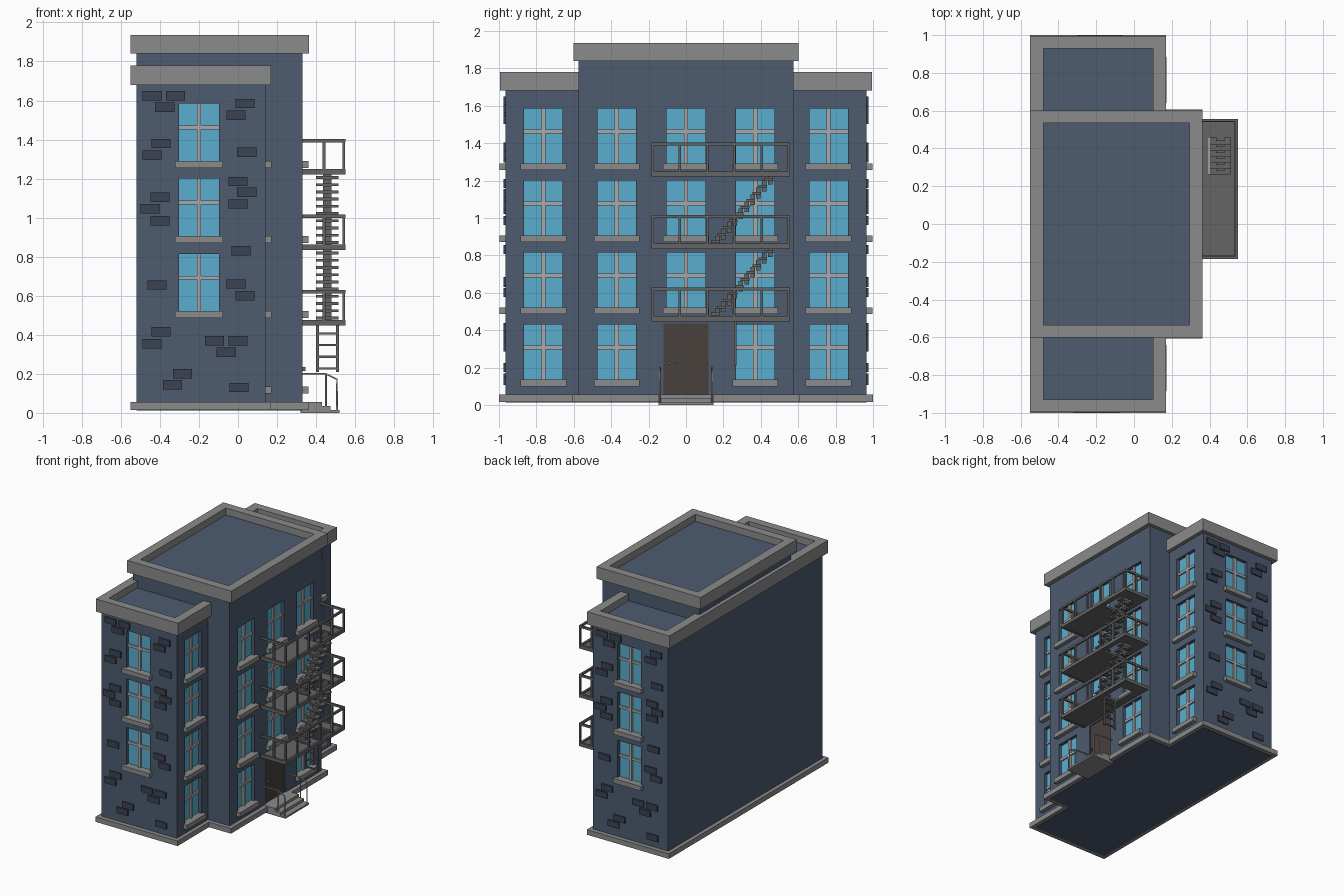
import bpy, bmesh
from mathutils import Matrix, Vector

if "Cube" in bpy.data.objects:
    bpy.data.objects.remove(bpy.data.objects["Cube"])


def material(name, rgb):
    m = bpy.data.materials.new(name)
    m.diffuse_color = (*rgb, 1)
    m.use_nodes = True
    m.node_tree.nodes["Principled BSDF"].inputs["Base Color"].default_value = m.diffuse_color
    return m


WALL = material("wall_blue", (0.075, 0.105, 0.16))
BRICK = material("brick_dark", (0.045, 0.055, 0.085))
GLASS = material("glass_blue", (0.1, 0.42, 0.62))
DOOR = material("door_brown", (0.065, 0.052, 0.047))
TRIM = material("trim_grey", (0.26, 0.26, 0.26))
BAR = material("muntin_grey", (0.4, 0.4, 0.4))
METAL = material("metal_grey", (0.13, 0.13, 0.13))


def boxes(name, items, mat=None):
    """One object made of boxes given as x0, x1, y0, y1, z0, z1."""
    bm = bmesh.new()
    for x0, x1, y0, y1, z0, z1 in items:
        size = Matrix.Diagonal((abs(x1 - x0), abs(y1 - y0), abs(z1 - z0), 1))
        mid = Vector((x0 + x1, y0 + y1, z0 + z1)) / 2
        bmesh.ops.create_cube(bm, size=1, matrix=Matrix.Translation(mid) @ size)
    me = bpy.data.meshes.new(name)
    bm.to_mesh(me)
    bm.free()
    ob = bpy.data.objects.new(name, me)
    bpy.context.collection.objects.link(ob)
    if mat:
        me.materials.append(mat)
    return ob


# Wall frames: u along the wall, d outward, z up
def facade(x):
    return lambda u0, u1, d0, d1, z0, z1: (x + d0, x + d1, u0, u1, z0, z1)


def end_wall(s):
    # the far end is the near end turned half a circle about x = -0.19
    def f(u0, u1, d0, d1, z0, z1):
        if s > 0:
            u0, u1 = -0.38 - u1, -0.38 - u0
        return (u0, u1, s * (0.965 + d0), s * (0.965 + d1), z0, z1)
    return f


wing, main = facade(0.14), facade(0.33)
ends = [end_wall(-1), end_wall(1)]
ROWS = [0.13, 0.515, 0.90, 1.285]

# Window positions
spots = []
for row, z in enumerate(ROWS):
    spots += [(wing, -0.762, z), (main, -0.37, z), (main, 0.37, z), (wing, 0.762, z)]
    if row:
        spots += [(main, 0, z)] + [(e, -0.2, z) for e in ends]

holes, panes, muntins, sills = [], [], [], []
for f, u, z in spots:
    top = z + 0.3
    holes.append(f(u - 0.103, u + 0.103, -0.03, 0.05, z, top))
    panes.append(f(u - 0.104, u + 0.104, -0.04, -0.026, z, top))
    muntins.append(f(u - 0.011, u + 0.011, -0.027, -0.012, z, top))
    muntins.append(f(u - 0.103, u + 0.103, -0.027, -0.014, z + 0.167, z + 0.187))
    sills.append(f(u - 0.122, u + 0.122, -0.028, 0.032, z - 0.03, z + 0.006))
holes.append(main(-0.12, 0.12, -0.02, 0.05, 0.055, 0.435))

cutter = boxes("opening_cutter", holes)
cutter.hide_render = True
cutter.hide_viewport = True
boxes("window_glass", panes, GLASS)
boxes("window_muntins", muntins, BAR)
boxes("window_sills", sills, TRIM)

# Building blocks with openings cut out
for name, b in (("main_block", (-0.52, 0.33, -0.575, 0.575, 0.012, 1.88)),
                ("front_wing", (-0.52, 0.14, -0.965, -0.575, 0.012, 1.725)),
                ("back_wing", (-0.52, 0.14, 0.575, 0.965, 0.012, 1.725))):
    cut = boxes(name, [b], WALL).modifiers.new("openings", 'BOOLEAN')
    cut.operation = 'DIFFERENCE'
    cut.solver = 'EXACT'
    cut.object = cutter

# Main roof cornice
boxes("main_cornice", [(-0.55, 0.363, s * 0.535, s * 0.602, 1.84, 1.935) for s in (-1, 1)] +
      [(a, b, -0.535, 0.535, 1.84, 1.935) for a, b in ((-0.55, -0.48), (0.293, 0.363))], TRIM)

# Wing cornices, joined by a band along the back
low = [(-0.55, -0.48, -0.93, 0.93, 1.68, 1.78)]
for s in (-1, 1):
    low += [(-0.55, 0.17, s * 0.93, s * 0.995, 1.68, 1.78),
            (0.10, 0.17, s * 0.57, s * 0.93, 1.68, 1.78)]
boxes("wing_cornice", low, TRIM)

# Plinth around the foot
boxes("plinth", [(-0.55, 0.363, -0.607, 0.607, 0.015, 0.055)] +
      [(-0.55, 0.17, s * 0.607, s * 1.0, 0.015, 0.055) for s in (-1, 1)], TRIM)

# Scattered raised bricks on both end walls
BRICKS = [(-.44, 1.625), (-.32, 1.625), (-.375, 1.565), (.035, 1.585), (-.01, 1.525),
          (-.395, 1.38), (-.44, 1.32), (.045, 1.335), (-.40, 1.105), (-.45, 1.045),
          (-.40, .985), (0, 1.185), (.045, 1.13), (0, 1.07), (.015, .83), (-.415, .655),
          (-.01, .66), (.035, .60), (-.395, .415), (-.44, .355), (-.12, .37), (0, .37),
          (-.06, .31), (-.285, .20), (-.335, .145), (.005, .13)]
boxes("raised_bricks", [e(u - 0.049, u + 0.049, -0.01, 0.011, z - 0.024, z + 0.024)
                        for e in ends for u, z in BRICKS], BRICK)

# Door and handle
boxes("door", [main(-0.121, 0.119, -0.03, -0.008, 0.055, 0.435)], DOOR)
boxes("door_handle", [main(-0.097, -0.05, 0.008, 0.016, 0.22, 0.23),
                      main(-0.097, -0.085, -0.01, 0.016, 0.215, 0.235)], METAL)

# Entrance steps
boxes("entrance_steps", [(0.32, x, -0.148, 0.148, z0, z1) for x, z0, z1 in
                         ((0.52, 0, 0.014), (0.475, 0.014, 0.036), (0.43, 0.036, 0.057))], TRIM)

# Entrance handrails
rails = bpy.data.curves.new("entrance_handrails", 'CURVE')
rails.dimensions = '3D'
rails.bevel_depth = 0.005
rails.bevel_resolution = 1
rails.use_fill_caps = True
for y in (-0.14, 0.14):
    for path in ([(0.325, 0.2), (0.45, 0.2), (0.507, 0.172), (0.507, 0.012)],
                 [(0.45, 0.2), (0.45, 0.03)]):
        sp = rails.splines.new('POLY')
        sp.points.add(len(path) - 1)
        for p, (x, z) in zip(sp.points, path):
            p.co = (x, y, z, 1)
rails.materials.append(BAR)
bpy.context.collection.objects.link(bpy.data.objects.new("entrance_handrails", rails))

# Fire escape landings with a hatch, rim and railing
Y0, Y1, X1 = -0.185, 0.557, 0.55
floors, railing, stairs = [], [], []
for n in range(3):
    z = 0.447 + 0.387 * n
    for a, b, c, d in ((0.33, 0.394, Y0, Y1), (0.51, X1, Y0, Y1),
                       (0.394, 0.51, Y0, 0.265), (0.394, 0.51, 0.457, Y1)):
        floors.append((a, b, c, d, z + 0.002, z + 0.018))
    top = z + 0.182
    for lo, hi, w in ((z, z + 0.028, 0.017), (top - 0.017, top, 0.014)):
        railing += [(X1 - w, X1, Y0, Y1, lo, hi), (0.33, X1 - w, Y0, Y0 + w, lo, hi),
                    (0.33, X1 - w, Y1 - w, Y1, lo, hi)]
    posts = [(0.542, -0.178 + 0.1456 * k) for k in range(6)]
    posts += [(0.44, -0.178), (0.44, 0.55)]
    railing += [(x - 0.007, x + 0.007, y - 0.007, y + 0.007, z + 0.02, top - 0.01)
                for x, y in posts]
    # stepped flight up to the next landing
    if n < 2:
        for k in range(10):
            y, h = 0.135 + 0.0315 * k, z + 0.032 + 0.037 * k
            stairs += [(0.4, 0.515, y, y + 0.046, h, h + 0.014),
                       (0.435, 0.48, y + 0.02, y + 0.044, h - 0.02, h + 0.037)]
boxes("escape_floors", floors, METAL)
boxes("escape_railings", railing, METAL)
boxes("escape_stairs", stairs, METAL)

# Drop ladder below the lowest landing
boxes("drop_ladder", [(x, x + 0.014, 0.257, 0.271, 0.21, 0.45) for x in (0.4, 0.503)] +
      [(0.41, 0.508, 0.259, 0.269, z, z + 0.011)
       for z in (0.222, 0.282, 0.342, 0.402)], METAL)
